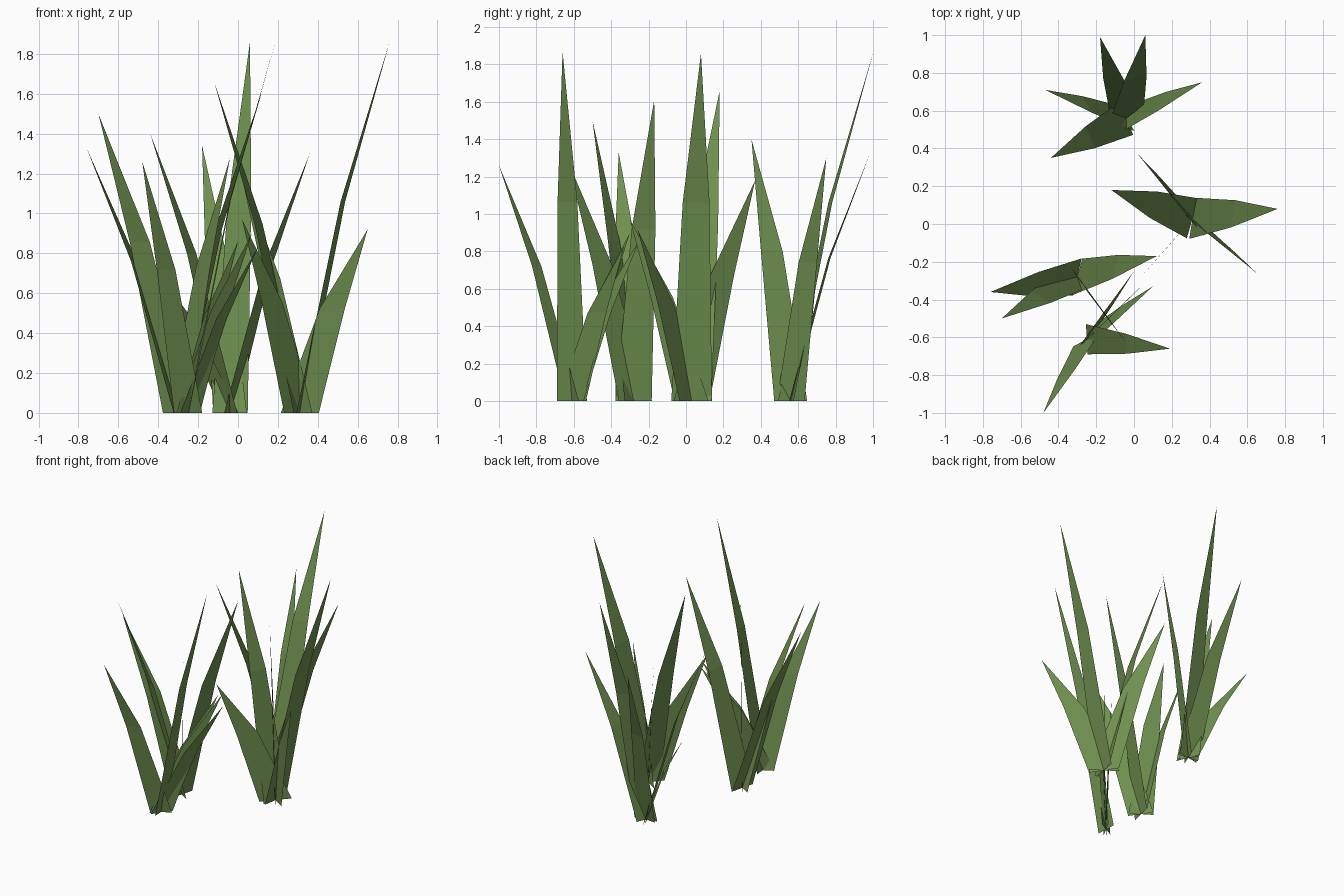
import bpy
import bmesh
from math import radians, cos, sin
from mathutils import Vector

default_cube = bpy.data.objects.get("Cube")
if default_cube:
    bpy.data.objects.remove(default_cube, do_unlink=True)

# Single grass colour
green = bpy.data.materials.new("grass_green")
green.use_nodes = True
grass_colour = (0.16, 0.28, 0.08, 1.0)
green.diffuse_color = grass_colour
shader = next(n for n in green.node_tree.nodes if n.type == "BSDF_PRINCIPLED")
shader.inputs["Base Color"].default_value = grass_colour

# Share of the blade's height, lean and width reached at the fold
FOLD_HEIGHT, FOLD_LEAN, FOLD_WIDTH = 0.57, 0.48, 0.66


def add_blade(mesh, root, tip, angle, width):
    """One flat blade: a tapering quad up to the fold, then a pointed triangle."""
    half = Vector((cos(radians(angle)), sin(radians(angle)), 0)) * width / 2
    lean = tip - root
    fold = root + Vector((lean.x * FOLD_LEAN, lean.y * FOLD_LEAN,
                          lean.z * FOLD_HEIGHT))
    points = [root - half, root + half,
              fold + half * FOLD_WIDTH, fold - half * FOLD_WIDTH, tip]
    a, b, c, d, top = [mesh.verts.new(p) for p in points]
    mesh.faces.new((a, b, c, d))
    mesh.faces.new((d, c, top))


def make_clump(name, centre, blades):
    """A tuft of blades sharing one root point."""
    mesh = bmesh.new()
    root = Vector((centre[0], centre[1], 0))
    for x, y, z, angle, width in blades:
        add_blade(mesh, root, Vector((x, y, z)), angle, width)
    data = bpy.data.meshes.new(name)
    mesh.to_mesh(data)
    mesh.free()
    data.materials.append(green)
    tuft = bpy.data.objects.new(name, data)
    bpy.context.scene.collection.objects.link(tuft)
    return tuft


# Each blade: tip position, base direction in degrees, base width
make_clump("back_grass_clump", (-.04, .56), [
    (.06, 1, 1.86, 10, .18),
    (-.18, .99, 1.34, -6, .17),
    (.36, .75, 1.3, 68, .16),
    (-.47, .71, .8, 122, .16),
    (-.44, .35, 1.4, 112, .19),
])

make_clump("left_grass_clump", (.31, .03), [
    (.76, .08, 1.86, 81, .22),
    (-.12, .18, 1.66, 74, .22),
    (.65, -.26, .92, -34, .23),
    (.02, .37, 1.18, -57, .23),
    (.02, -.3, .97, 49, .24),
])

make_clump("right_grass_clump", (-.3, -.28), [
    (.12, -.17, 1.61, 75, .2),
    (-.76, -.36, 1.33, 77, .2),
    (-.7, -.5, 1.5, -32, .18),
    (-.04, -.63, 1.28, -56, .19),
])

make_clump("front_grass_clump", (-.25, -.61), [
    (-.48, -1, 1.26, 28, .16),
    (.19, -.66, 1.87, 93, .16),
    (.1, -.33, .83, 62, .17),
    (0, -.25, .86, 47, .17),
    (.07, -.3, .9, 46, .17),
])
